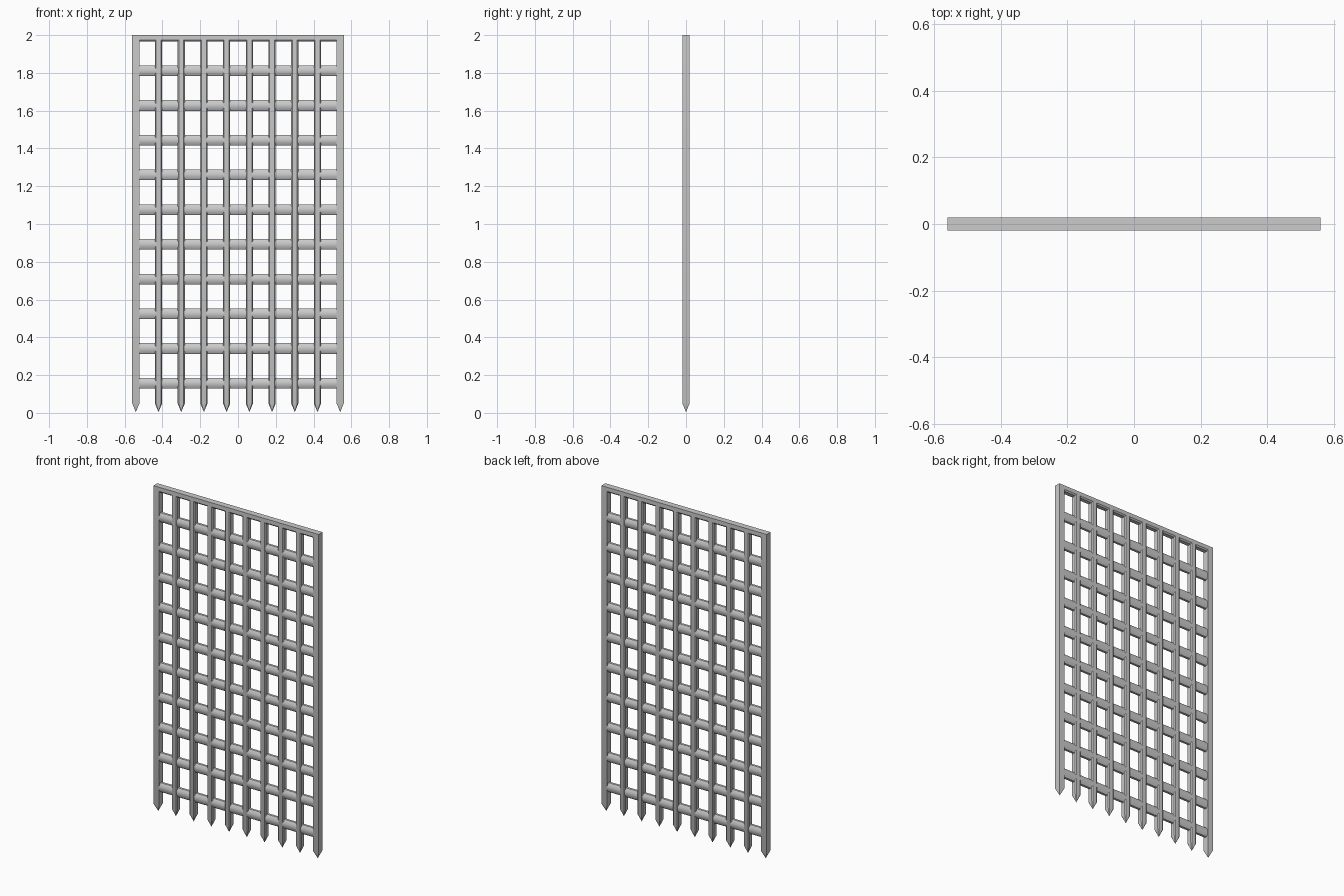
import bpy, bmesh, math

if "Cube" in bpy.data.objects:
    bpy.data.objects.remove(bpy.data.objects["Cube"])

def make(name, bm):
    bmesh.ops.recalc_face_normals(bm, faces=bm.faces)
    me = bpy.data.meshes.new(name)
    bm.to_mesh(me)
    bm.free()
    ob = bpy.data.objects.new(name, me)
    bpy.context.collection.objects.link(ob)
    bpy.context.view_layer.objects.active = ob
    ob.select_set(True)
    bpy.ops.object.shade_smooth_by_angle(angle=math.radians(40))
    ob.select_set(False)
    return ob

def loft(name, rings, tip=None):
    """Skin a list of equal-sized rings; end in a cap or a point."""
    bm = bmesh.new()
    loops = [[bm.verts.new(p) for p in r] for r in rings]
    n = len(loops[0])
    for a, b in zip(loops, loops[1:]):
        for i in range(n):
            bm.faces.new((a[i], a[(i + 1) % n], b[(i + 1) % n], b[i]))
    bm.faces.new(loops[0])
    if tip:
        t = bm.verts.new(tip)
        for i in range(n):
            bm.faces.new((loops[-1][i], loops[-1][(i + 1) % n], t))
    else:
        bm.faces.new(loops[-1])
    return make(name, bm)

H = 0.019   # half thickness of the upright bars
C = 0.006   # corner chamfer
section = [(H, -H + C), (H, H - C), (H - C, H), (-H + C, H),
           (-H, H - C), (-H, -H + C), (-H + C, -H), (H - C, -H)]
square = [(H, -H), (H, H), (-H, H), (-H, -H)]

# Upright bars with pointed feet
for i in range(10):
    x = -0.541 + i * 1.082 / 9
    prof = square if i in (0, 9) else section
    rings = [[(x + px, py, z) for px, py in prof] for z in (1.995, 0.05)]
    loft("upright_bar", rings, (x, 0, 0.004))

# Horizontal bars, flattened rounded section
for i in range(10):
    z = 0.157 + i * 0.1838
    sec = [(0.0175 * math.cos(a), 0.028 * math.sin(a))
           for a in (math.tau * (k + 0.5) / 8 for k in range(8))]
    loft("cross_bar", [[(x, y / 0.924, z + pz / 0.924) for y, pz in sec]
                       for x in (-0.535, 0.535)])

# Top rail, flush with the uprights
loft("top_rail", [[(x, y, z) for y, z in
                   ((-H, 2.0), (H, 2.0), (H, 1.975), (0.012, 1.967),
                    (-0.012, 1.967), (-H, 1.975))] for x in (-0.56, 0.56)])
